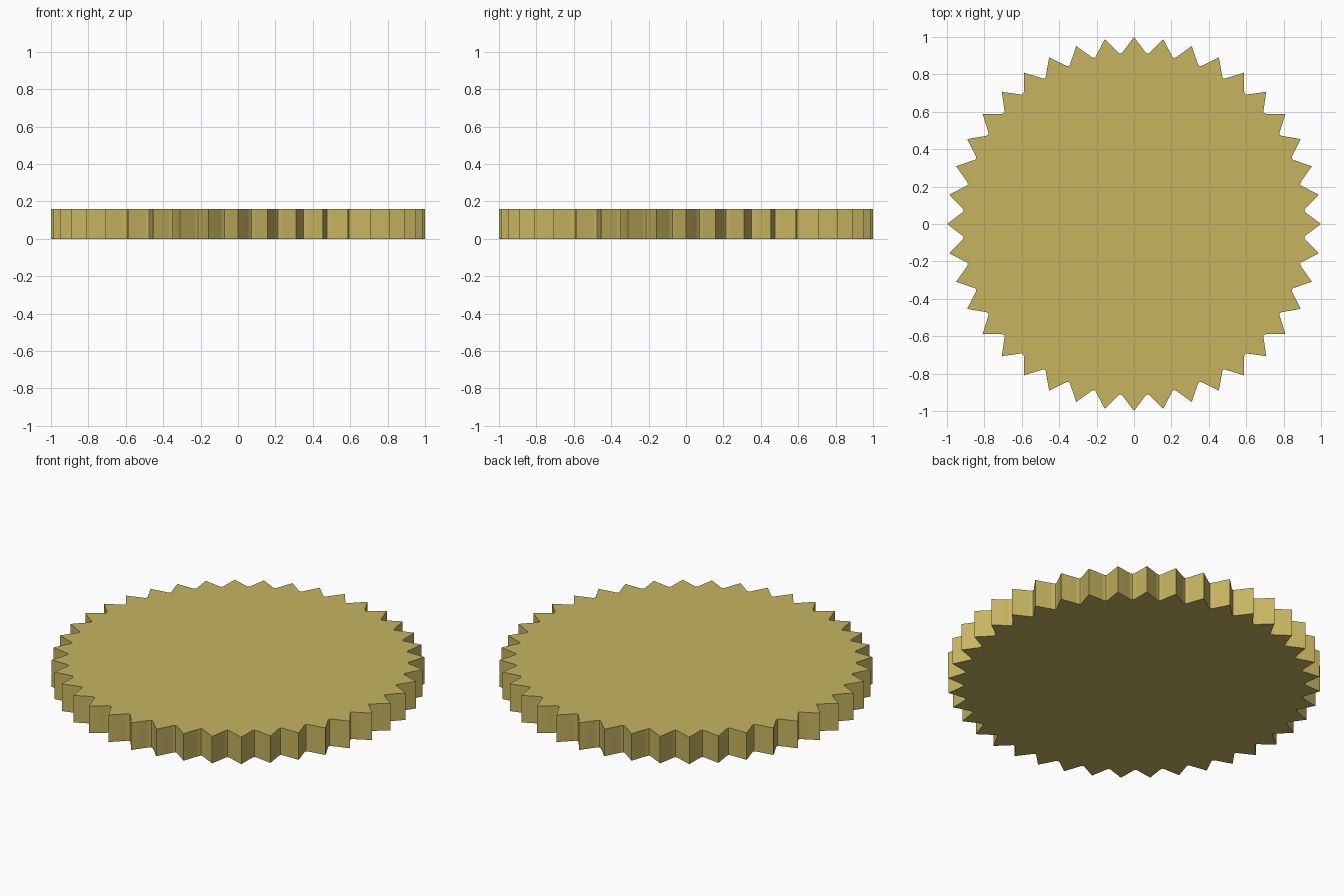
import bpy, bmesh, math

if "Cube" in bpy.data.objects:
    bpy.data.objects.remove(bpy.data.objects["Cube"])

TEETH, HEIGHT = 40, 0.16
# One tooth: (fraction of the pitch, radius) from pointed tip through rounded valley
TOOTH = [(0.0, 1.0), (0.36, 0.931), (0.42, 0.920), (0.5, 0.913), (0.58, 0.920), (0.64, 0.931)]

brass = bpy.data.materials.new("brass")
brass.diffuse_color = (0.565, 0.462, 0.117, 1)
brass.use_nodes = True
brass.node_tree.nodes["Principled BSDF"].inputs["Base Color"].default_value = brass.diffuse_color

# Toothed disc outline, extruded upwards
bm = bmesh.new()
verts = []
for i in range(TEETH):
    for f, r in TOOTH:
        a = (i + f) * 2 * math.pi / TEETH
        verts.append(bm.verts.new((r * math.cos(a), r * math.sin(a), 0)))
base = bm.faces.new(verts)
ext = bmesh.ops.extrude_face_region(bm, geom=[base], use_keep_orig=True)
top = [v for v in ext["geom"] if isinstance(v, bmesh.types.BMVert)]
bmesh.ops.translate(bm, verts=top, vec=(0, 0, HEIGHT))
bmesh.ops.recalc_face_normals(bm, faces=bm.faces)
mesh = bpy.data.meshes.new("toothed_disc")
bm.to_mesh(mesh)
bm.free()
mesh.materials.append(brass)
disc = bpy.data.objects.new("toothed_disc", mesh)
bpy.context.collection.objects.link(disc)

# Smooth valleys, sharp tips and rims
bpy.context.view_layer.objects.active = disc
disc.select_set(True)
bpy.ops.object.shade_smooth_by_angle(angle=math.radians(40))
